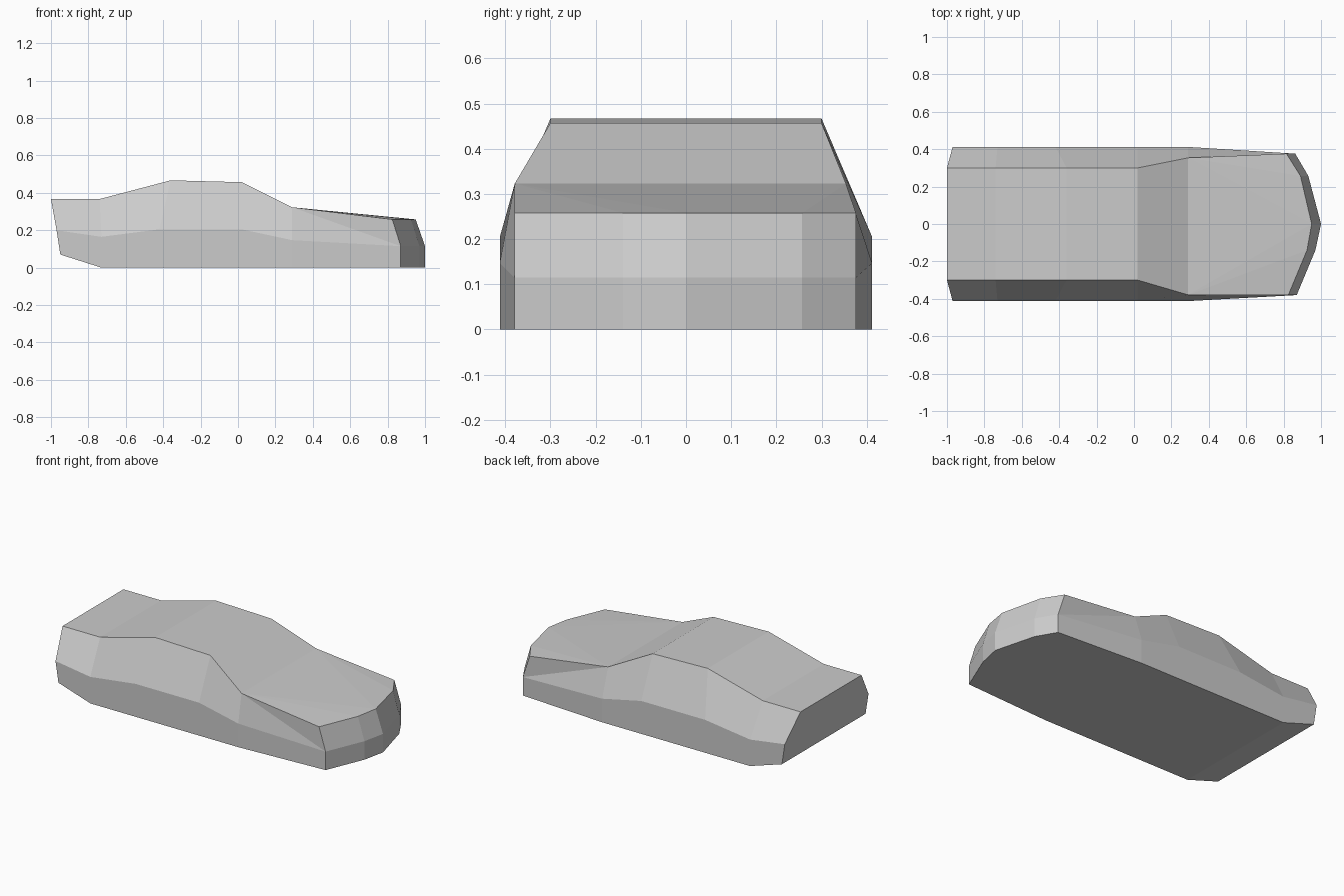
import bpy, bmesh

if "Cube" in bpy.data.objects:
    bpy.data.objects.remove(bpy.data.objects["Cube"])

W = 0.412  # half width of the lower body

# Side stations, rear to windshield base: (x, z) for sill, belt line and roof edge
SILL = [(-0.95, 0.07), (-0.73, 0), (-0.40, 0), (0.02, 0), (0.29, 0)]
BELT = [(-0.97, 0.20), (-0.73, 0.165), (-0.42, 0.205), (0.02, 0.205), (0.29, 0.147)]
ROOF = [(-1.0, 0.367), (-0.74, 0.367), (-0.36, 0.467), (0.02, 0.457), (0.29, 0.323)]

# Nose plan outline: (y, lower x, hood x)
NOSE = [(-0.38, 0.87, 0.825), (-0.14, 0.97, 0.925), (0, 1.0, 0.95),
        (0.257, 0.932, 0.89), (0.376, 0.862, 0.815)]


def ring(bm, stations, right_w, left_w, nose_z, nose_col):
    """One horizontal loop: right side, around the nose, back along the left."""
    pts = [(x, -w, z) for (x, z), w in zip(stations, right_w)]
    pts += [(n[nose_col], n[0], nose_z) for n in NOSE]
    pts += [(x, w, z) for (x, z), w in reversed(list(zip(stations, left_w)))]
    return [bm.verts.new(p) for p in pts]


bm = bmesh.new()
sill = ring(bm, SILL, [W] * 5, [W] * 5, 0, 1)
belt = ring(bm, BELT, [W] * 5, [W] * 5, 0.115, 1)
top = ring(bm, ROOF, [0.3] * 4 + [0.379], [0.3] * 4 + [0.354], 0.258, 2)
n = len(top)

# Side walls, nose and tail (fenders are split along one diagonal)
for lo, hi in ((sill, belt), (belt, top)):
    for i in range(n):
        j = (i + 1) % n
        a, b, c, d = lo[i], lo[j], hi[j], hi[i]
        if hi is top and i == 4:
            bm.faces.new((a, b, d))
            bm.faces.new((b, c, d))
        elif hi is top and i == 9:
            bm.faces.new((a, b, c))
            bm.faces.new((a, c, d))
        else:
            bm.faces.new((a, b, c, d))

# Deck, rear window, roof and windshield; matching floor strips
for i in range(4):
    bm.faces.new((top[i], top[i + 1], top[n - 2 - i], top[n - 1 - i]))
    bm.faces.new((sill[n - 1 - i], sill[n - 2 - i], sill[i + 1], sill[i]))
bm.faces.new(sill[4:11][::-1])

# Hood fanned from the two windshield corners
r, l = top[4], top[10]
for i in (5, 6):
    bm.faces.new((r, top[i], top[i + 1]))
bm.faces.new((r, top[7], l))
for i in (7, 8):
    bm.faces.new((l, top[i], top[i + 1]))

bmesh.ops.recalc_face_normals(bm, faces=bm.faces[:])
mesh = bpy.data.meshes.new("car_body")
bm.to_mesh(mesh)
bm.free()
body = bpy.data.objects.new("car_body", mesh)
bpy.context.collection.objects.link(body)
